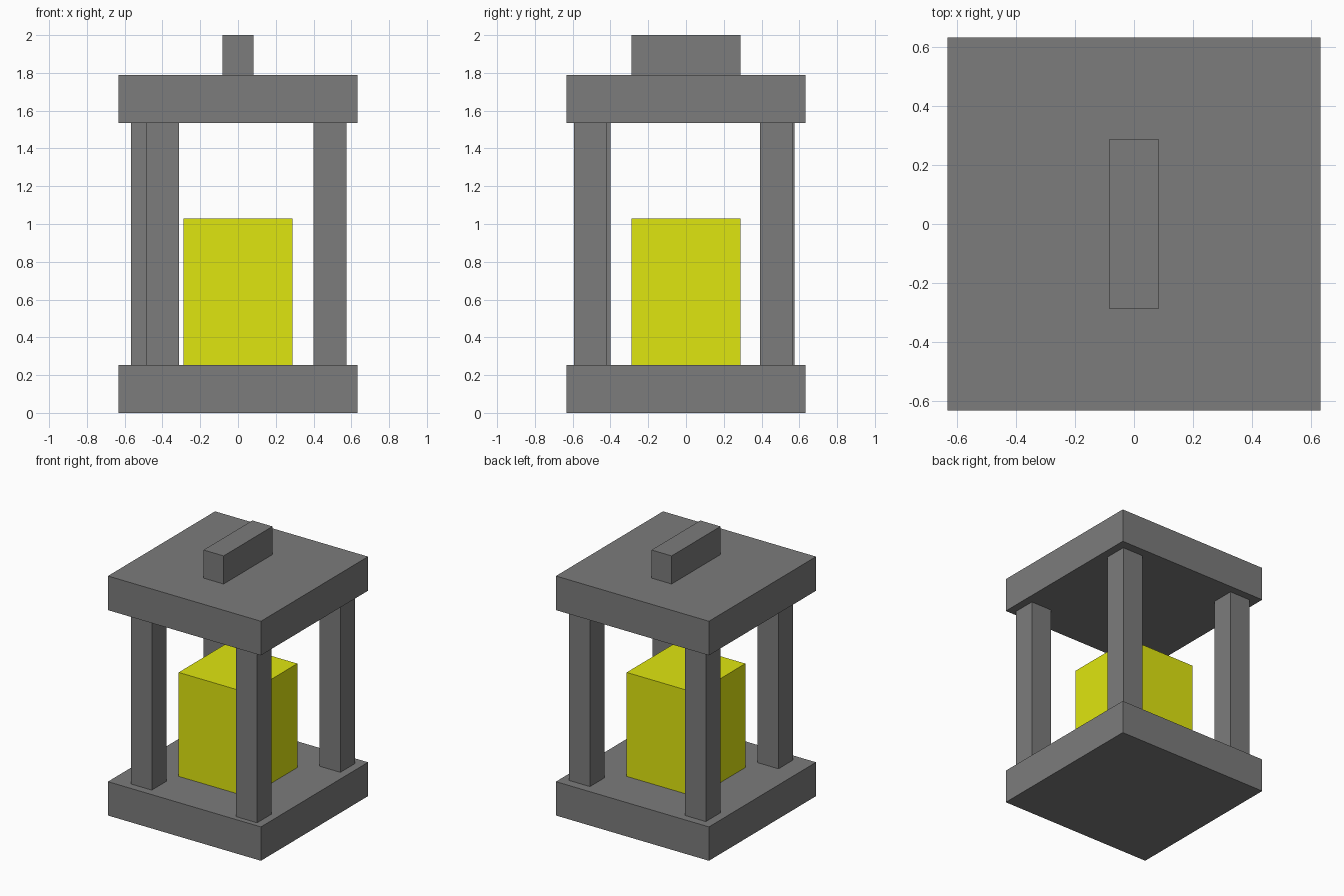
import bpy

if "Cube" in bpy.data.objects:
    bpy.data.objects.remove(bpy.data.objects["Cube"])


def material(name, color):
    m = bpy.data.materials.new(name)
    m.diffuse_color = color
    m.use_nodes = True
    m.node_tree.nodes["Principled BSDF"].inputs["Base Color"].default_value = m.diffuse_color
    return m


iron = material("dark_grey", (0.2, 0.2, 0.2, 1))
wax = material("yellow", (0.74, 0.79, 0.005, 1))


def box(name, center, size, z0, z1, mat):
    """Box with an xy centre, xy size and a z range."""
    bpy.ops.mesh.primitive_cube_add(size=1, location=(*center, (z0 + z1) / 2))
    ob = bpy.context.object
    ob.name = name
    ob.scale = (*size, z1 - z0)
    bpy.ops.object.transform_apply(location=False, rotation=False, scale=True)
    ob.data.materials.append(mat)
    return ob


PLATE = 1.265
BASE_TOP, ROOF_LOW, ROOF_TOP = 0.253, 1.535, 1.79

# Base and roof plates
box("base", (0, 0), (PLATE, PLATE), 0, BASE_TOP, iron)
box("roof", (0, 0), (PLATE, PLATE), ROOF_LOW, ROOF_TOP, iron)

# Handle on the roof
box("handle", (0, 0), (0.166, 0.577), ROOF_TOP, 2.0, iron)

# Glowing block inside
box("light_block", (0, 0), (0.577, 0.577), BASE_TOP, 1.03, wax)

# Four slightly uneven corner posts
posts = {
    "front_left_post": (-0.398, -0.487),
    "front_right_post": (0.487, -0.507),
    "back_left_post": (-0.48, 0.488),
    "back_right_post": (0.485, 0.479),
}
for name, center in posts.items():
    box(name, center, (0.173, 0.173), BASE_TOP, ROOF_LOW, iron)
